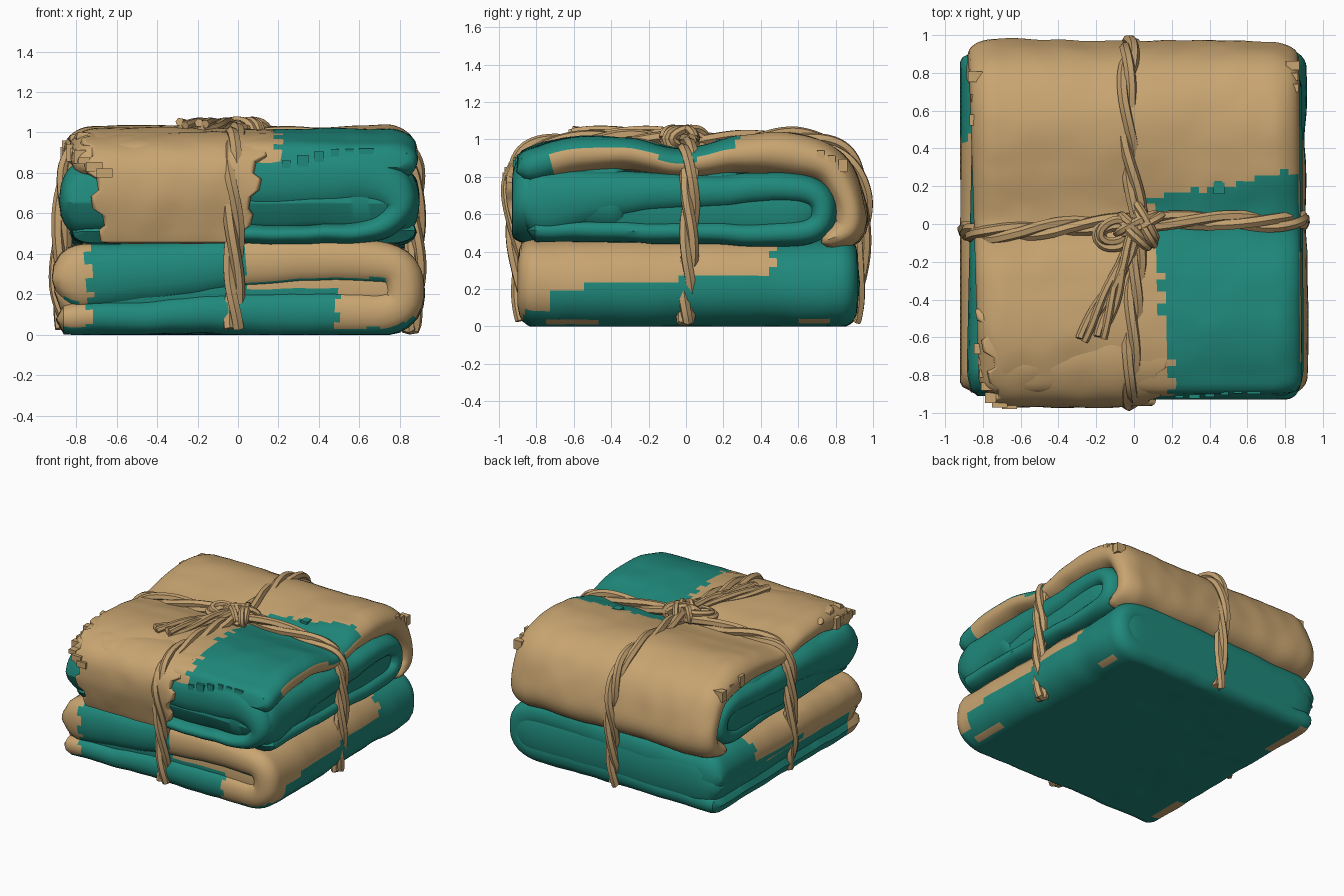
import bpy, bmesh, math, random
from mathutils import Vector, noise

random.seed(4)
cube = bpy.data.objects.get("Cube")
if cube:
    bpy.data.objects.remove(cube)


def material(name, rgb):
    m = bpy.data.materials.new(name)
    m.use_nodes = True
    m.diffuse_color = (*rgb, 1)
    bsdf = m.node_tree.nodes["Principled BSDF"]
    bsdf.inputs["Base Color"].default_value = (*rgb, 1)
    bsdf.inputs["Roughness"].default_value = 0.9
    return m


TAN = material("tan cloth", (0.58, 0.375, 0.165))
TEAL = material("teal cloth", (0.014, 0.25, 0.2))
ROPE = material("rope fibre", (0.54, 0.35, 0.16))


def finish(obj, angle=40):
    bpy.ops.object.select_all(action='DESELECT')
    bpy.context.view_layer.objects.active = obj
    obj.select_set(True)
    bpy.ops.object.shade_smooth_by_angle(angle=math.radians(angle))


def link(name, data, *mats):
    obj = bpy.data.objects.new(name, data)
    bpy.context.scene.collection.objects.link(obj)
    for m in mats:
        data.materials.append(m)
    return obj


def smooth_path(pts, step, closed=False):
    """Catmull-Rom through the points, resampled at an even spacing."""
    pts = [Vector(p) for p in pts]
    if closed:
        ext = [pts[-1]] + pts + pts[:2]
    else:
        ext = [2 * pts[0] - pts[1]] + pts + [2 * pts[-1] - pts[-2]]
    dense = []
    for a, b, c, d in zip(ext, ext[1:], ext[2:], ext[3:]):
        for k in range(40):
            t = k / 40
            dense.append(0.5 * (2 * b + (c - a) * t + (2 * a - 5 * b + 4 * c - d) * t * t
                                + (3 * b - a - 3 * c + d) * t ** 3))
    dense.append(ext[-2])
    out, run = [dense[0]], 0
    for a, b in zip(dense, dense[1:]):
        run += (b - a).length
        if run >= step:
            out.append(b)
            run = 0
    out.append(dense[-1])
    return out


def rounding(d):
    d = min(max(d, 0), 1)
    return math.sqrt(1 - (1 - d) ** 2)


def ribbon(name, pts, axis, lo, hi, rule=None, mats=(TAN, TEAL), jag=0, rim=0.1, cols=60):
    """Thick cloth following (along, z, half thickness) points, spread across the other axis."""
    path = smooth_path(pts, 0.026)
    n = len(path) - 1
    dist = [0]
    for a, b in zip(path, path[1:]):
        dist.append(dist[-1] + (b - a).length)
    bm = bmesh.new()
    sides = ([], [])
    tear = [0, 0]
    for i, p in enumerate(path):
        t = path[min(i + 1, n)] - path[max(i - 1, 0)]
        t = Vector((t.x, t.y)).normalized()
        e = rounding(min(dist[i], dist[-1] - dist[i]) / max(p.z, 0.02))
        if i % 3 == 0:
            tear = [random.uniform(0.4, 1) * jag * (1 if i % 2 else -1) for _ in tear]
        f = i / n
        trim = 0 if jag else rim * 0.6 * (1 - e)
        a = lo[0] + (lo[1] - lo[0]) * f + trim + tear[0]
        b = hi[0] + (hi[1] - hi[0]) * f - trim + tear[1]
        rows = ([], [])
        for j in range(cols + 1):
            v = j / cols
            u = a + (b - a) * (v - 0.11 * math.sin(2 * math.pi * v))
            h = p.z * e * rounding(min(u - a, b - u) / rim)
            q = Vector((p.x, u, p.y)) if axis == 'x' else Vector((u, p.x, p.y))
            nor = Vector((-t.y, 0, t.x)) if axis == 'x' else Vector((0, -t.y, t.x))
            h2 = 0.014 * noise.noise(q * 2.5) + 0.007 * noise.noise(q * 7)
            for side, row in zip((1, -1), rows):
                w = q + nor * (side * h + h2)
                w.z = max(w.z, 0)
                row.append(bm.verts.new(w))
        for s, row in zip(sides, rows):
            s.append(row)
    for s in sides:
        for r0, r1 in zip(s, s[1:]):
            for j in range(cols):
                bm.faces.new((r0[j], r0[j + 1], r1[j + 1], r1[j]))
    bmesh.ops.remove_doubles(bm, verts=bm.verts, dist=0.0008)
    bmesh.ops.recalc_face_normals(bm, faces=bm.faces)
    bm.normal_update()
    for f in bm.faces:
        if rule:
            f.material_index = int(rule(f.calc_center_median(), f.normal))
    mesh = bpy.data.meshes.new(name)
    bm.to_mesh(mesh)
    bm.free()
    finish(link(name, mesh, *mats))


def step(t, size=0.04):
    return size * (int(t * 17 + 50) % 2)


# Colour rules: true means teal
def base_rule(c, n):
    if c.z < 0.03 and abs(c.x) > 0.8 and (0.5 < c.y < 0.88 or -0.75 < c.y < -0.47):
        return False
    if n.z < -0.6 or c.y > 0.43 + step(c.z):
        return True
    if c.y > -0.72 and abs(c.x) > 0.75:
        return c.z < 0.2 + 0.08 * (c.y + 0.7)
    edge = 0.03 if c.z > 0.225 else 0.47 + step(c.z)
    return -0.76 + step(c.z) < c.x < edge


def wrap_rule(c, n):
    corner = c.x > 0.08 - 0.13 * c.y + step(c.y, 0.03) and c.y < 0.1 + 0.2 * c.x + step(c.x, 0.03)
    return corner and (n.z > 0.3 or c.y < -0.72)


# Lower cloth, folded double around a filled core
ribbon("base_cloth", [(-0.9, 0.08, 0.08), (-0.4, 0.09, 0.09), (0.2, 0.115, 0.115), (0.72, 0.11, 0.11),
                      (0.815, 0.23, 0.1), (0.7, 0.355, 0.11), (0.2, 0.36, 0.13),
                      (-0.4, 0.31, 0.15), (-0.92, 0.27, 0.17)],
       'x', (-0.9, -0.9), (0.92, 0.92), base_rule)
ribbon("base_core", [(-0.91, 0.22, 0.21), (0, 0.23, 0.22), (0.9, 0.22, 0.2)],
       'x', (-0.865, -0.865), (0.93, 0.93), base_rule)

# Upper cloth roll, its core and the fold at the front
ribbon("inner_roll", [(-0.85, 0.51, 0.06), (0, 0.51, 0.06), (0.6, 0.5, 0.07), (0.73, 0.61, 0.07),
                      (0.6, 0.73, 0.08), (0, 0.71, 0.1), (-0.4, 0.7, 0.13), (-0.91, 0.65, 0.2)],
       'y', (-0.82, -0.89), (0.88, 0.9), mats=(TEAL,))
ribbon("inner_core", [(-0.88, 0.64, 0.19), (0, 0.64, 0.19), (0.73, 0.64, 0.18)],
       'y', (-0.85, -0.85), (0.86, 0.86), mats=(TEAL,))
ribbon("front_fold", [(0, 0.49, 0.05), (0.4, 0.5, 0.05), (0.68, 0.52, 0.06), (0.8, 0.64, 0.09),
                      (0.67, 0.76, 0.14), (0.35, 0.77, 0.16), (-0.15, 0.75, 0.15)],
       'x', (-0.93, -0.93), (-0.3, -0.3), mats=(TEAL,))

# Outer cloth over the top and down the back, with a torn flap on the front
ribbon("outer_wrap", [(-0.91, 0.83, 0.1), (-0.6, 0.91, 0.1), (-0.3, 0.92, 0.085), (0, 0.87, 0.08),
                      (0.3, 0.91, 0.1), (0.56, 0.915, 0.115), (0.77, 0.845, 0.1), (0.87, 0.67, 0.085),
                      (0.87, 0.52, 0.085), (0.72, 0.45, 0.05)],
       'y', (-0.82, -0.89), (0.89, 0.87), wrap_rule, rim=0.15)
ribbon("front_flap", [(-0.45, 0.97, 0.02), (-0.65, 0.985, 0.025), (-0.8, 0.95, 0.03), (-0.91, 0.86, 0.03),
                      (-0.935, 0.7, 0.03), (-0.89, 0.45, 0.025)],
       'y', (-0.82, -0.66), (0.22, 0.03), mats=(TAN,), jag=0.028, rim=0.02)


# Torn tabs along frayed edges
def tabs(name, start, end, count, size, mat):
    start, end = Vector(start), Vector(end)
    bm = bmesh.new()
    for k in range(count):
        made = bmesh.ops.create_cube(bm, size=1)["verts"]
        spot = start.lerp(end, k / (count - 1))
        scale = Vector(size) * random.uniform(0.7, 1.2)
        for v in made:
            v.co = spot + Vector(a * b for a, b in zip(v.co, scale))
    mesh = bpy.data.meshes.new(name)
    bm.to_mesh(mesh)
    bm.free()
    link(name, mesh, mat)


tabs("hem_tabs_inner", (0.24, -0.9, 0.84), (0.48, -0.885, 0.9), 4, (0.05, 0.05, 0.05), TEAL)
tabs("hem_tabs_outer", (0.55, -0.88, 0.9), (0.8, -0.85, 0.87), 4, (0.06, 0.05, 0.05), TEAL)
tabs("corner_top_tabs", (0.45, 0.19, 0.97), (0.78, 0.26, 0.97), 4, (0.06, 0.06, 0.06), TEAL)
tabs("flap_corner_tabs", (-0.76, -0.92, 0.86), (-0.66, -0.94, 0.8), 3, (0.07, 0.07, 0.04), TAN)
tabs("wrap_front_tabs", (-0.81, -0.66, 0.9), (-0.78, -0.86, 0.88), 4, (0.07, 0.05, 0.08), TAN)
tabs("wrap_left_tabs", (-0.83, 0.55, 0.92), (-0.84, 0.78, 0.89), 3, (0.07, 0.05, 0.07), TAN)
tabs("wrap_right_tabs", (0.84, 0.72, 0.91), (0.84, 0.84, 0.86), 3, (0.06, 0.04, 0.06), TAN)


# Rope of three loosely twisted strands
def rope(name, pts, side, closed=False, size=0.026, turns=1.4):
    path = smooth_path(pts, 0.02, closed)
    side = Vector(side)
    curve = bpy.data.curves.new(name, 'CURVE')
    curve.dimensions = '3D'
    curve.bevel_depth = size * 1.15
    curve.bevel_resolution = 1
    curve.use_fill_caps = True
    n = len(path) - 1
    for s in range(3):
        spline = curve.splines.new('POLY')
        spline.points.add(n)
        for i, p in enumerate(path):
            t = (path[min(i + 1, n)] - path[max(i - 1, 0)]).normalized()
            nor = t.cross(side).normalized()
            b = nor.cross(t)
            ang = math.tau * (s / 3 + i * 0.02 * turns)
            q = p + size * (nor * math.cos(ang) + b * math.sin(ang))
            spline.points[i].co = (q.x, q.y, max(q.z, 0.031), 1)
    obj = link(name, curve, ROPE)
    bpy.ops.object.select_all(action='DESELECT')
    bpy.context.view_layer.objects.active = obj
    obj.select_set(True)
    bpy.ops.object.convert(target='MESH')
    finish(bpy.context.object, 50)


rope("front_back_rope", [(-0.02, -0.87, 0.03), (-0.02, -0.89, 0.3), (-0.02, -0.92, 0.55), (-0.03, -0.925, 0.8),
                         (-0.02, -0.8, 0.96), (0, -0.4, 1.0), (0.02, 0, 0.99), (-0.02, 0.35, 1.0),
                         (-0.04, 0.62, 1.01), (-0.03, 0.84, 0.93), (-0.02, 0.94, 0.72),
                         (-0.02, 0.935, 0.42), (-0.02, 0.89, 0.03)], (1, 0, 0))
rope("side_rope", [(-0.85, -0.02, 0.03), (-0.88, -0.03, 0.25), (-0.865, -0.04, 0.6), (-0.83, -0.05, 0.85),
                   (-0.7, -0.05, 0.95), (-0.3, -0.01, 0.97), (0.02, 0.01, 0.99), (0.4, 0.02, 0.97),
                   (0.74, 0.01, 0.945), (0.86, 0.02, 0.85), (0.875, 0.02, 0.6), (0.875, 0.01, 0.3),
                   (0.85, 0, 0.03)], (0, 1, 0))


# Knot loops and loose tails
def ring(name, centre, u, v):
    c, u, v = Vector(centre), Vector(u), Vector(v)
    pts = [c + u * math.cos(a) + v * math.sin(a) for a in (k * math.tau / 8 for k in range(8))]
    rope(name, pts, u.cross(v).normalized(), True, 0.02)


ring("knot_wrap", (0.03, 0, 1.0), (0.1, 0.04, 0), (0, 0, 0.045))
ring("knot_cross", (0.06, 0.0, 1.0), (-0.04, 0.09, 0), (0, 0, 0.045))
ring("knot_band", (0, -0.04, 1.0), (0.06, -0.07, 0), (0, 0, 0.045))
ring("knot_loop", (-0.1, -0.05, 1.01), (0.08, 0.02, 0), (-0.02, 0.055, 0.01))
for tag, x, y in (("left", -0.28, -0.61), ("right", -0.18, -0.6)):
    rope("tail_" + tag, [(0.01, -0.03, 1.03), (-0.06, -0.22, 1.035), (x * 0.62, y * 0.68, 1.035),
                         (x, y, 1.035)], (0, 0, 1), False, 0.019)
